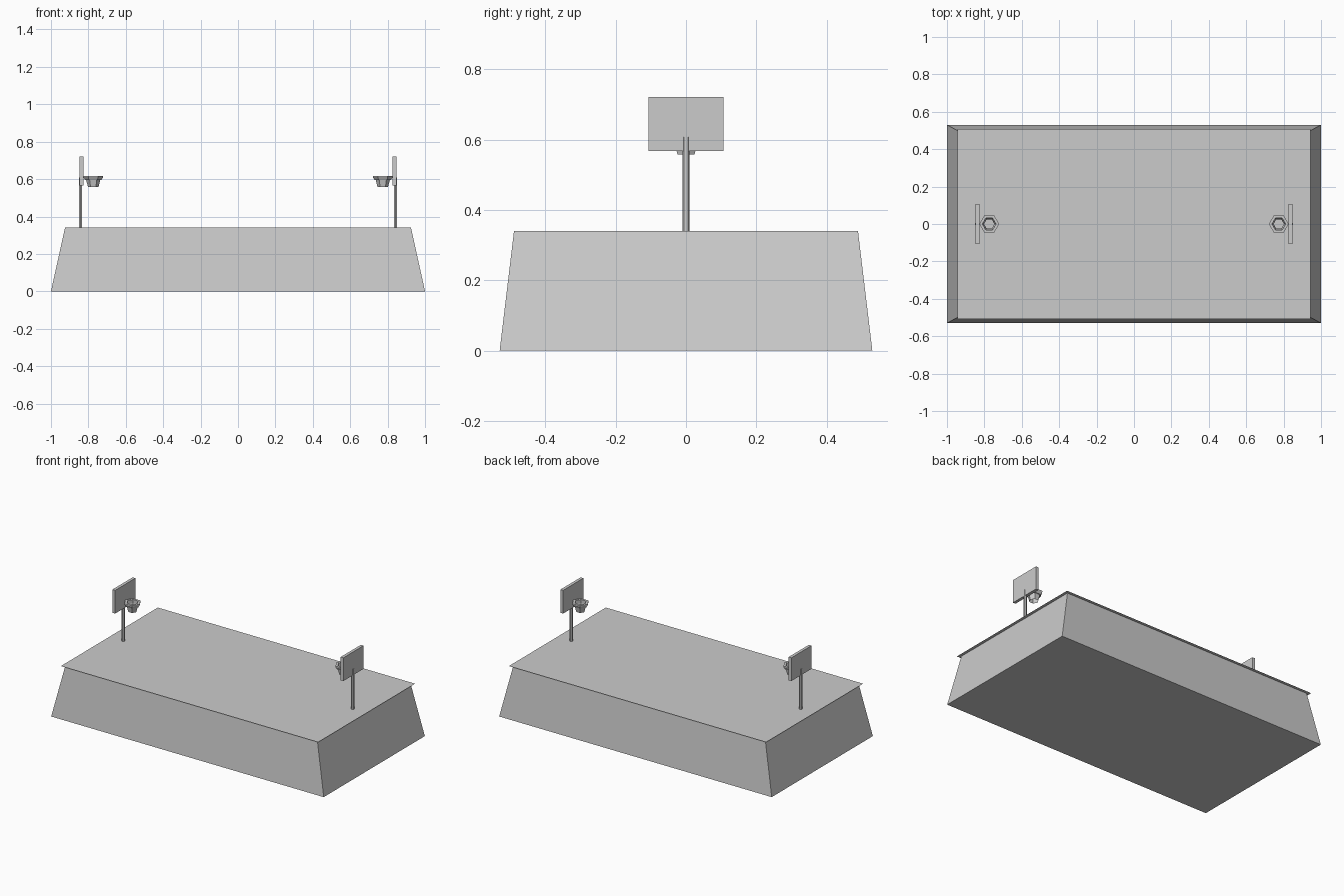
import bpy, bmesh
from math import sin, cos, tau

old = bpy.data.objects.get("Cube")
if old:
    bpy.data.objects.remove(old, do_unlink=True)

grey = bpy.data.materials.new("plain grey")
grey.use_nodes = True
grey.diffuse_color = (0.6, 0.6, 0.6, 1)
grey.node_tree.nodes["Principled BSDF"].inputs["Base Color"].default_value = (0.6, 0.6, 0.6, 1)


def finish(name, bm, location=(0, 0, 0)):
    bmesh.ops.recalc_face_normals(bm, faces=bm.faces)
    mesh = bpy.data.meshes.new(name)
    bm.to_mesh(mesh)
    bm.free()
    mesh.materials.append(grey)
    obj = bpy.data.objects.new(name, mesh)
    obj.location = location
    bpy.context.collection.objects.link(obj)
    return obj


def block(name, size, location, taper=(1, 1)):
    """Box whose top is scaled by taper."""
    bm = bmesh.new()
    bmesh.ops.create_cube(bm, size=1)
    for v in bm.verts:
        if v.co.z > 0:
            v.co.x *= taper[0]
            v.co.y *= taper[1]
        v.co = [c * s for c, s in zip(v.co, size)]
    return finish(name, bm, location)


def lathe(name, profile, location, sides=6, turn=0.0, closed=False, caps=False):
    """Sweep (radius, z) points round the upright axis."""
    bm = bmesh.new()
    rings = [[bm.verts.new((r * cos(turn + tau * i / sides), r * sin(turn + tau * i / sides), z))
              for i in range(sides)] for r, z in profile]
    pairs = list(zip(rings, rings[1:]))
    if closed:
        pairs.append((rings[-1], rings[0]))
    for a, b in pairs:
        for i in range(sides):
            j = (i + 1) % sides
            bm.faces.new((a[i], a[j], b[j], b[i]))
    if caps:
        bm.faces.new(rings[0])
        bm.faces.new(rings[-1])
    return finish(name, bm, location)


# Tapered base with a thin overhanging floor
block("base", (2, 1.06, 0.34), (0, 0, 0.17), taper=(0.925, 0.923))
bm = bmesh.new()
bmesh.ops.create_grid(bm, x_segments=1, y_segments=1, size=1)
for v in bm.verts:
    v.co.x *= 0.944
    v.co.y *= 0.508
finish("court_floor", bm, (0, 0, 0.341))

# A hoop at each end
rim = [(0.036, 0.617), (0.053, 0.617), (0.053, 0.61), (0.043, 0.594), (0.036, 0.594)]
net = [(0.038, 0.596), (0.028, 0.557)]
for side, s in (("left", 1), ("right", -1)):
    lathe(side + "_pole", [(0.01, 0.34), (0.01, 0.608)], (s * 0.842, 0, 0),
          turn=tau / 4, caps=True)
    block(side + "_backboard", (0.02, 0.212, 0.154), (s * 0.837, 0, 0.644))
    lathe(side + "_rim", rim, (s * 0.774, 0, 0), closed=True)
    lathe(side + "_net", net, (s * 0.774, 0, 0))
